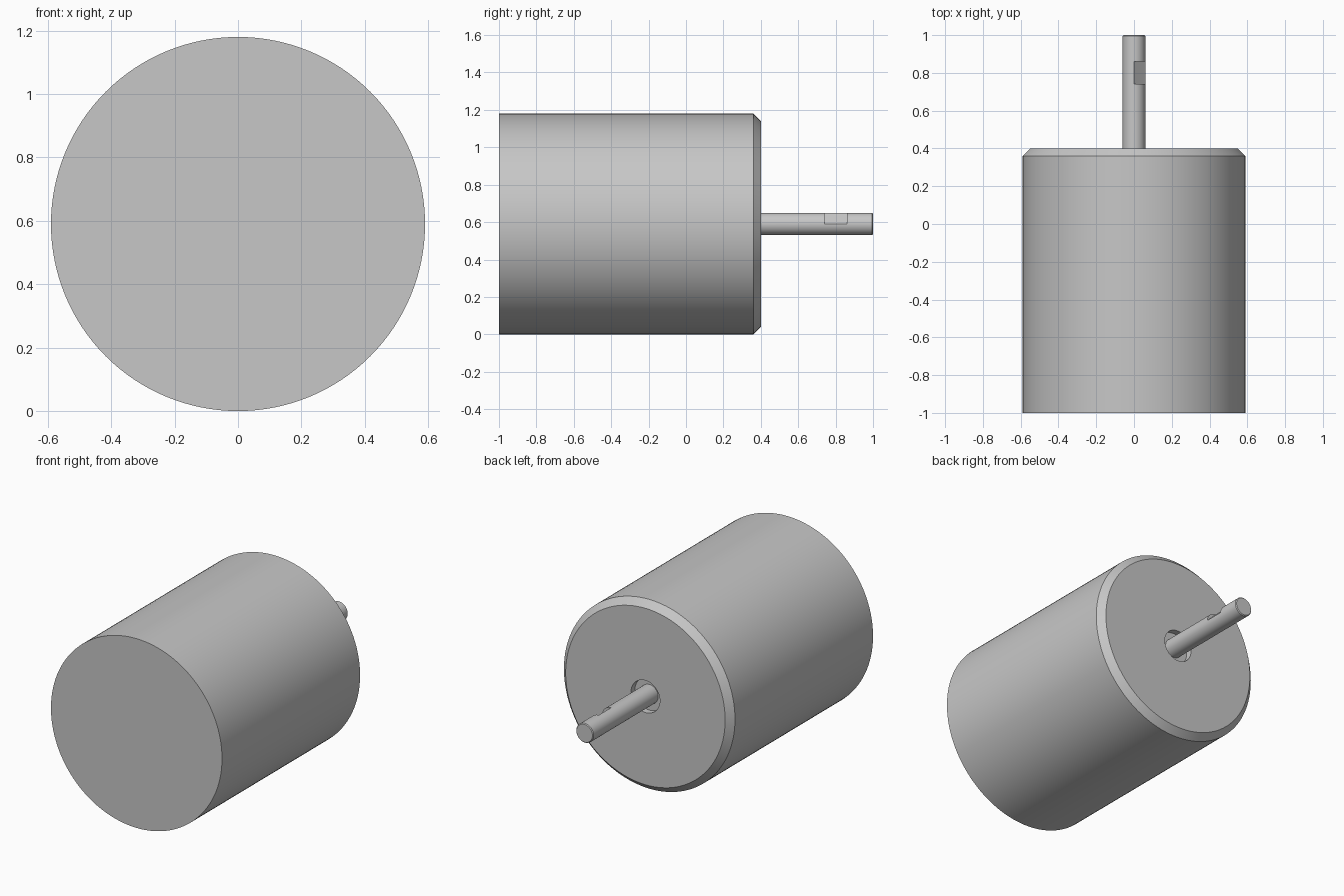
import bpy
import bmesh
from math import pi, radians
from mathutils import Matrix, Vector

cube = bpy.data.objects.get("Cube")
if cube:
    bpy.data.objects.remove(cube)

AXIS_Z = 0.59      # height of the motor axis
BODY_R = 0.59
SHAFT_R = 0.06

# Single metal colour
metal = bpy.data.materials.new("grey_metal")
metal.use_nodes = True
GREY = (0.57, 0.57, 0.57, 1)
metal.diffuse_color = GREY
metal.node_tree.nodes["Principled BSDF"].inputs["Base Color"].default_value = GREY


def finish(name, bm):
    """Turn a bmesh into a linked object in the metal colour."""
    bmesh.ops.recalc_face_normals(bm, faces=bm.faces)
    mesh = bpy.data.meshes.new(name)
    bm.to_mesh(mesh)
    bm.free()
    mesh.materials.append(metal)
    obj = bpy.data.objects.new(name, mesh)
    bpy.context.collection.objects.link(obj)
    return obj


def lathe(name, profile, steps):
    """Revolve (radius, y) points about the motor axis, with flat end discs."""
    bm = bmesh.new()
    rings = []
    for r, y in profile:
        turn = [Matrix.Rotation(2 * pi * i / steps, 3, 'Y') @ Vector((0, 0, r))
                for i in range(steps)]
        rings.append([bm.verts.new((p.x, y, p.z + AXIS_Z)) for p in turn])
    for a, b in zip(rings, rings[1:]):
        for i in range(steps):
            j = (i + 1) % steps
            bm.faces.new((a[i], a[j], b[j], b[i]))
    bm.faces.new(rings[0])
    bm.faces.new(rings[-1])
    return finish(name, bm)


def smooth(obj):
    bpy.ops.object.select_all(action='DESELECT')
    obj.select_set(True)
    bpy.context.view_layer.objects.active = obj
    bpy.ops.object.shade_smooth_by_angle(angle=radians(25))


# Housing: chamfered back rim and a shallow recess round the shaft
housing = lathe("motor_housing", [(BODY_R, -1), (BODY_R, 0.36), (0.55, 0.4),
                                  (0.1, 0.4), (0.1, 0.36)], 128)
smooth(housing)

# Shaft with a slightly broken tip edge
shaft = lathe("drive_shaft", [(SHAFT_R, 0.355), (SHAFT_R, 0.995),
                              (SHAFT_R - 0.005, 1)], 64)

# Slanted flat milled into the upper right of the shaft
bm = bmesh.new()
bmesh.ops.create_cube(bm, size=1)
depth = SHAFT_R * 0.7
bmesh.ops.transform(bm, verts=bm.verts, matrix=(
    Matrix.Translation((0, 0.8, AXIS_Z)) @ Matrix.Rotation(pi / 4, 4, 'Y')
    @ Matrix.Translation((0, 0, depth + 0.05)) @ Matrix.Diagonal((0.2, 0.12, 0.1, 1))))
cutter = finish("flat_cutter", bm)
cutter.hide_render = True
cutter.display_type = 'WIRE'

cut = shaft.modifiers.new("milled_flat", 'BOOLEAN')
cut.operation = 'DIFFERENCE'
cut.solver = 'EXACT'
cut.object = cutter
bpy.context.view_layer.objects.active = shaft
bpy.ops.object.modifier_apply(modifier=cut.name)
bpy.data.objects.remove(cutter)
smooth(shaft)
